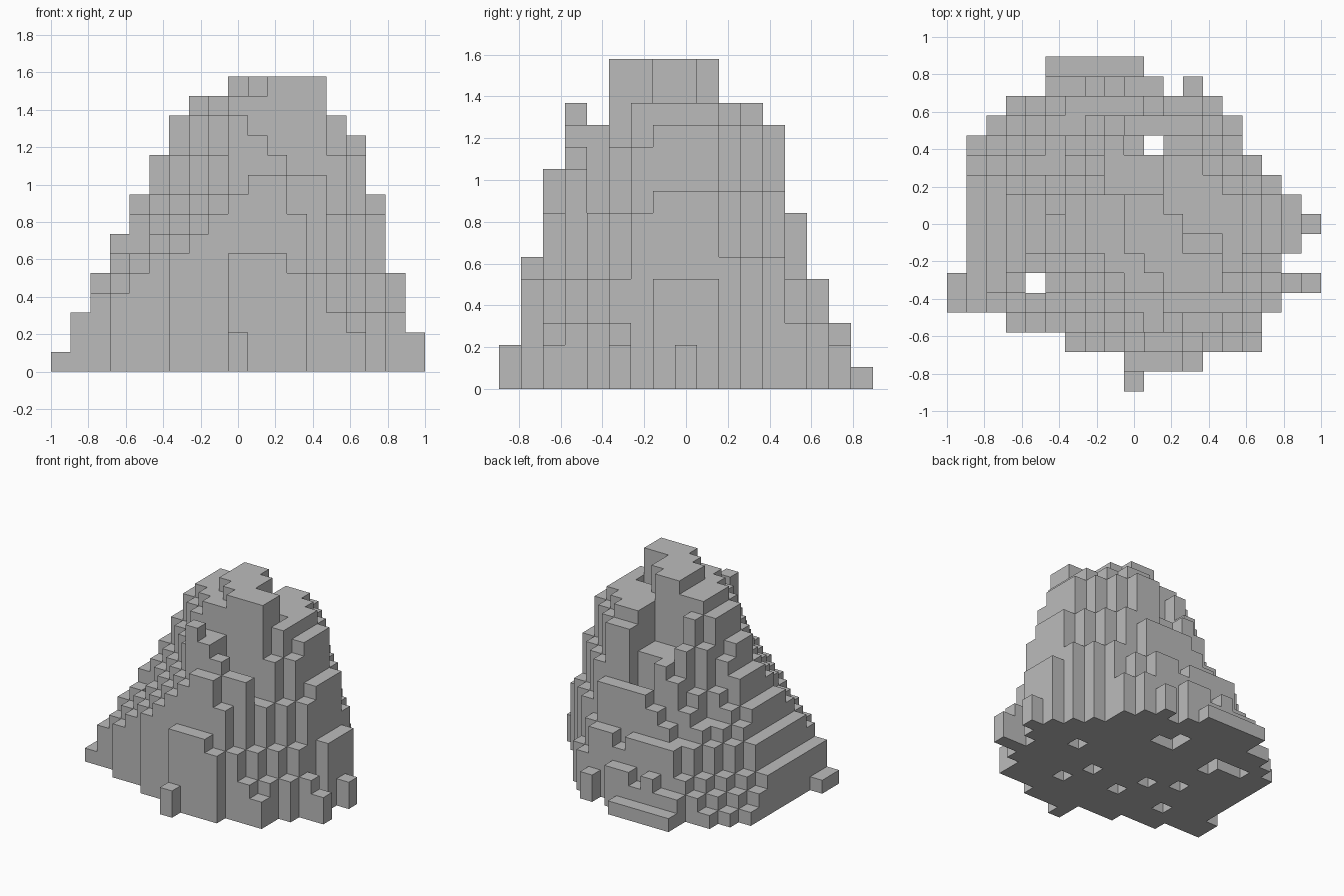
import bpy, bmesh, random

if "Cube" in bpy.data.objects:
    bpy.data.objects.remove(bpy.data.objects["Cube"])

random.seed(4)
V = 2 / 19                       # block size
NX, NY = 19, 17

# Footprint: first and last block of each row, front to back
SPANS = [(9, 9), (9, 12), (6, 15), (3, 15), (0, 16), (0, 18), (1, 16), (1, 17),
         (1, 18), (1, 17), (1, 16), (1, 15), (1, 14), (2, 14), (3, 13), (5, 10), (5, 9)]
# Height profiles seen from the front and from the side
FRONT = [1, 3, 5, 7, 9, 11, 13, 14, 14, 15, 15, 15, 15, 15, 13, 12, 9, 5, 2]
SIDE = [2, 6, 10, 13, 14, 15, 15, 15, 15, 15, 13, 13, 12, 8, 5, 3, 1]
# Slopes on the four diagonals, from the peak outwards
SE = [15, 11, 8, 5, 3, 2]
NE = [15, 13, 13, 13, 13, 12, 9, 6, 3]
NW = [15, 15, 14, 13, 11, 9, 7, 6, 5, 3, 2, 1]
SW = [15, 14, 14, 13, 11, 9, 8, 7, 6, 5, 4, 3, 1]


def slope(table, d):
    return table[max(0, min(d, len(table) - 1))]


def rock_height(i, j):
    a, b = SPANS[j]
    if not a <= i <= b:
        return 0
    h = min(FRONT[i], SIDE[j], slope(SE, i - j - 8), slope(NE, i + j - 19),
            slope(NW, j - i), slope(SW, 16 - i - j))
    # slight weathering on the back slope
    if 2 < h < 12 and 4 < i < 14 and j > 8 and random.random() < 0.25:
        h -= 1
    return max(h, 1)


H = {(i, j): rock_height(i, j) for j in range(NY) for i in range(NX)}


def carve(i0, i1, j0, j1, top):
    for i in range(i0, i1 + 1):
        for j in range(j0, j1 + 1):
            H[i, j] = min(H[i, j], top)


carve(12, 13, 7, 7, 9)           # cleft between the two peaks
carve(8, 10, 10, 11, 10)         # rear gully beside the summit
carve(9, 10, 12, 12, 7)
carve(10, 10, 12, 12, 0)         # open shafts
carve(4, 4, 5, 5, 0)
carve(11, 13, 4, 4, 8)           # hollow behind the front ledge
carve(7, 10, 4, 4, 12)
for i, h in zip(range(9, 14), (13, 12, 11, 10, 10)):
    H[i, 3] = h                  # front ledge stepping down to the right
H[12, 15] = 2                    # loose block at the back

# Shallow pits in the underside
PITS = {(12, 4), (11, 6), (8, 5), (7, 7), (5, 8), (14, 8), (4, 12), (5, 12),
        (5, 11), (3, 12), (9, 13), (9, 12)}


def solid(i, j, z):
    floor = min(2, H.get((i, j), 0) - 1) if (i, j) in PITS else 0
    return floor <= z < H.get((i, j), 0)


# Stone surface: a square wherever a block meets the air
bm = bmesh.new()
SIDES = [(axis, s) for axis in range(3) for s in (0, 1)]
for (i, j), h in H.items():
    for z in range(h):
        if not solid(i, j, z):
            continue
        for axis, s in SIDES:
            n = [i, j, z]
            n[axis] += 2 * s - 1
            if solid(*n):
                continue
            ring = []
            for u, w in ((0, 0), (1, 0), (1, 1), (0, 1)):
                p = [i, j, z]
                p[axis] += s
                p[(axis + 1) % 3] += u
                p[(axis + 2) % 3] += w
                ring.append(bm.verts.new(((p[0] - NX / 2) * V, (p[1] - NY / 2) * V, p[2] * V)))
            bm.faces.new(ring if s else ring[::-1])

bmesh.ops.remove_doubles(bm, verts=bm.verts, dist=0.001)
bmesh.ops.dissolve_limit(bm, angle_limit=0.01, verts=bm.verts, edges=bm.edges)
mesh = bpy.data.meshes.new("rock_mountain")
bm.to_mesh(mesh)
bm.free()

stone = bpy.data.materials.new("stone")
stone.diffuse_color = (0.5, 0.5, 0.5, 1)
stone.use_nodes = True
stone.node_tree.nodes["Principled BSDF"].inputs["Base Color"].default_value = stone.diffuse_color
mesh.materials.append(stone)
bpy.context.collection.objects.link(bpy.data.objects.new("rock_mountain", mesh))
